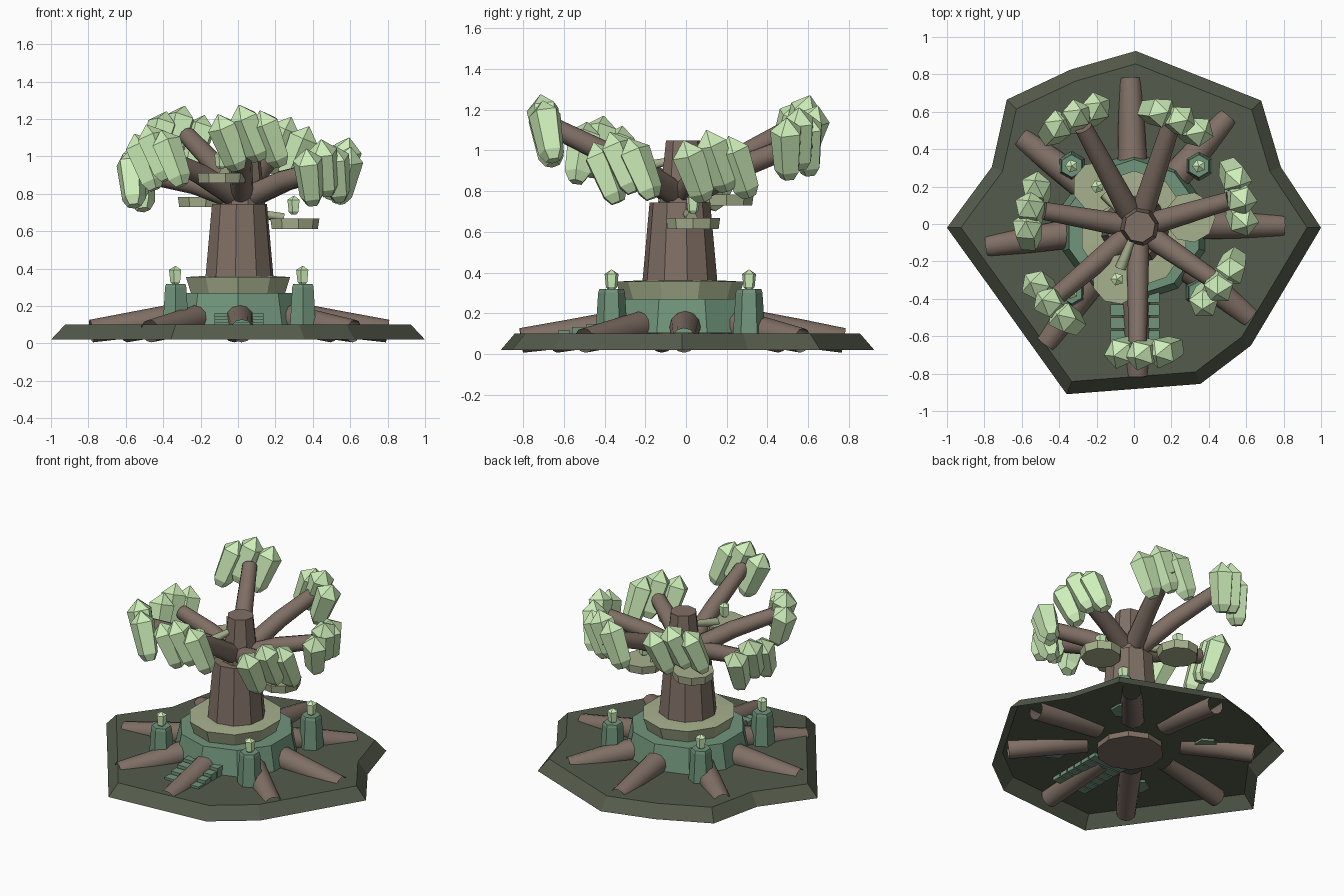
import bpy, bmesh, math
from mathutils import Vector, Matrix

if "Cube" in bpy.data.objects:
    bpy.data.objects.remove(bpy.data.objects["Cube"])

def mat(name, c):
    m = bpy.data.materials.new(name)
    m.diffuse_color = (*c, 1)
    m.use_nodes = True
    m.node_tree.nodes["Principled BSDF"].inputs["Base Color"].default_value = m.diffuse_color
    return m

SOIL = mat("soil", (0.09, 0.105, 0.072))
WOOD = mat("wood", (0.215, 0.16, 0.13))
TEAL = mat("teal_stone", (0.165, 0.30, 0.20))
PALE = mat("pale_stone", (0.39, 0.44, 0.27))
LEAF = mat("leaf", (0.62, 0.86, 0.49))

def finish(name, bm, material):
    bmesh.ops.recalc_face_normals(bm, faces=bm.faces)
    me = bpy.data.meshes.new(name)
    bm.to_mesh(me)
    bm.free()
    me.materials.append(material)
    ob = bpy.data.objects.new(name, me)
    bpy.context.collection.objects.link(ob)
    return ob

def loft(name, rings, material, caps=(True, True), smooth=False):
    """Skin a list of equal-length point rings."""
    bm = bmesh.new()
    vs = [[bm.verts.new(p) for p in r] for r in rings]
    n = len(vs[0])
    for a, b in zip(vs, vs[1:]):
        for i in range(n):
            j = (i + 1) % n
            bm.faces.new((a[i], a[j], b[j], b[i])).smooth = smooth
    if caps[0]:
        bm.faces.new(vs[0][::-1])
    if caps[1]:
        bm.faces.new(vs[-1])
    return finish(name, bm, material)

def turned(name, profile, sides, material, loc=(0, 0), phase=0.0, sx=1.0):
    """Faceted upright solid from (radius, z) pairs."""
    rings = [[(loc[0] + sx * r * math.cos(phase + k * math.tau / sides),
               loc[1] + r * math.sin(phase + k * math.tau / sides), z)
              for k in range(sides)] for r, z in profile]
    return loft(name, rings, material)

def tube(name, pts, radii, material, sides=12, caps=(True, True)):
    """Smooth tapered tube along a path."""
    pts = [Vector(p) for p in pts]
    rings = []
    for i, p in enumerate(pts):
        d = (pts[min(i + 1, len(pts) - 1)] - pts[max(i - 1, 0)]).normalized()
        u = d.cross(Vector((0, 0, 1))).normalized()
        v = u.cross(d)
        rings.append([p + radii[i] * (u * math.cos(k * math.tau / sides)
                                      + v * math.sin(k * math.tau / sides))
                      for k in range(sides)])
    return loft(name, rings, material, caps, True)

def bud(name, tip, down, length, radius, sides=5):
    """Pointed bud, widest near its tip, narrowing along 'down'."""
    q = Vector(down).to_track_quat('Z', 'Y').to_matrix().to_4x4()
    m = Matrix.Translation(tip) @ q
    prof = [(0.03, 0), (1, .22), (.8, .86), (.45, 1)]
    rings = [[m @ Vector((radius * r * math.cos(k * math.tau / sides),
                          radius * r * math.sin(k * math.tau / sides), length * t))
              for k in range(sides)] for r, t in prof]
    return loft(name, rings, LEAF)

# Island slab, open underneath
outline = [(-1, -.02), (-.76, .305), (-.68, .665), (-.34, .825), (.01, .925), (.68, .66),
           (.785, .305), (1, -.02), (.625, -.65), (.355, -.855), (-.36, -.91), (-.69, -.45)]
loft("island", [[(x, y, .02) for x, y in outline],
                [(x * .925, y * .925, .10) for x, y in outline]], SOIL, (False, True))

# Two-tier terrace
turned("lower_terrace", [(.40, .102), (.365, .27)], 10, TEAL, (0, -.02), math.pi / 10)
turned("upper_terrace", [(.285, .27), (.315, .355), (.22, .36)], 10, PALE, (0, -.03), math.pi / 10, .93)

# Trunk and upper stump
turned("trunk", [(.215, .06), (.185, .36), (.15, .745)], 10, WOOD, (.008, -.03), .2)
turned("upper_trunk", [(.12, .72), (.085, 1.05)], 8, WOOD, (.03, -.015), .2)

# Radiating roots, open at the ends
for i, (x, y) in enumerate([(-.02, .775), (.50, .57), (.80, -.01), (.62, -.50),
                            (.02, -.81), (-.47, -.64), (-.785, -.12), (-.60, .46)]):
    d = Vector((x, y)).normalized()
    a, b = d * .30, d * .55
    tube(f"root_{i}", [(a.x, a.y, .14), (b.x, b.y, .103), (x, y, .066)],
         [.08, .07, .061], WOOD, 12, (False, False))

# Entrance steps at the front
for i in range(6):
    y, top = -.60 + .07 * i, .115 + .016 * i
    bm = bmesh.new()
    bmesh.ops.create_cube(bm, size=1, matrix=Matrix.Translation((.006, y, (top + .075) / 2))
                          @ Matrix.Diagonal((.262, .06, top - .075, 1)))
    finish(f"step_{i}", bm, TEAL)

# Four lamp pillars
for i, (sx, sy) in enumerate([(-1, -1), (1, -1), (1, 1), (-1, 1)]):
    p = (.007 + .34 * sx, -.028 + .338 * sy)
    turned(f"lamp_pillar_{i}", [(.08, .085), (.066, .30), (.06, .318)], 6, TEAL, p, math.pi / 6)
    bud(f"pillar_lamp_{i}", (*p, .415), (0, 0, -1), .1, .036)

# Hanging platforms with a lamp and a link to the trunk
for i, (x, y, z) in enumerate([(.30, .035, .64), (-.195, .20, .757), (-.09, -.295, .885)]):
    turned(f"platform_{i}", [(.127, z - .027), (.135, z + .027)], 9, PALE, (x, y))
    tube(f"platform_link_{i}", [(x * .1 + .01, y * .1 - .02, z + .07), (x * .8, y * .8, z + .03)],
         [.018, .03], PALE, 6)
    bud(f"platform_lamp_{i}", (x, y, z + .15), (0, 0, -1), .1, .036)

# Branches, each carrying three leaning leaf buds: middle tip x, y, z then branch end x, y
crowns = [(.285, .555, 1.21, .22, .60), (-.285, .61, 1.27, -.27, .515),
          (-.565, .125, 1.06, -.48, .07), (-.49, -.405, 1.17, -.43, -.40),
          (.005, -.715, 1.275, .02, -.655), (.445, -.375, 1.09, .45, -.315),
          (.595, .10, 1.10, .51, .125)]
for i, (cx, cy, cz, ex, ey) in enumerate(crowns):
    s, e = Vector((.02, -.02, .765)), Vector((ex, ey, cz - .16))
    mid = s.lerp(e, .5) + Vector((0, 0, .02))
    tube(f"branch_{i}", [s, mid, e], [.064, .056, .048], WOOD)
    out = Vector((cx, cy, 0)).normalized()
    tan = Vector((-out.y, out.x, 0))
    down = (tan * .38 - out * .17 + Vector((0, 0, -1))).normalized()
    for k, dz in ((-1, -.05), (0, 0), (1, -.03)):
        tip = Vector((cx, cy, cz + dz)) + tan * .112 * k - out * .01 * abs(k)
        bud(f"leaf_{i}_{k + 1}", tip, down, .32, .083)
